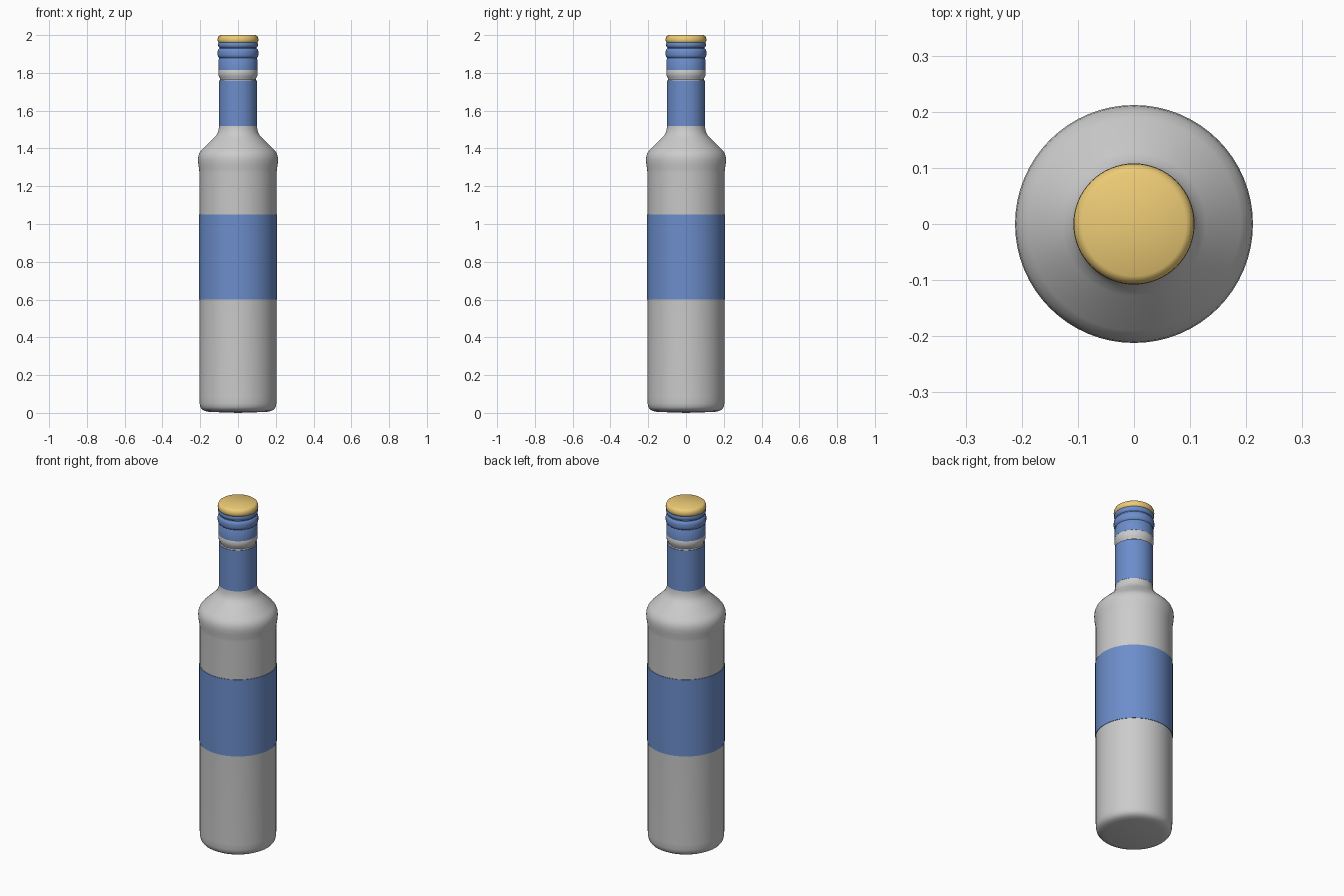
import bpy, bmesh, math

if "Cube" in bpy.data.objects:
    bpy.data.objects.remove(bpy.data.objects["Cube"])

SEGMENTS = 64


def material(name, color):
    mat = bpy.data.materials.new(name)
    mat.diffuse_color = color
    return mat


def lathe(name, profile, mat=None, angle=35):
    """Revolve (radius, height) points around the z axis."""
    bm = bmesh.new()
    verts = [bm.verts.new((r, 0, z)) for r, z in profile]
    edges = [bm.edges.new(pair) for pair in zip(verts, verts[1:])]
    bmesh.ops.spin(bm, geom=verts + edges, cent=(0, 0, 0), axis=(0, 0, 1),
                   angle=math.tau, steps=SEGMENTS)
    bmesh.ops.remove_doubles(bm, verts=bm.verts, dist=1e-5)
    bmesh.ops.recalc_face_normals(bm, faces=bm.faces)
    mesh = bpy.data.meshes.new(name)
    bm.to_mesh(mesh)
    bm.free()
    obj = bpy.data.objects.new(name, mesh)
    bpy.context.collection.objects.link(obj)
    if mat:
        mesh.materials.append(mat)
    bpy.ops.object.select_all(action='DESELECT')
    obj.select_set(True)
    bpy.context.view_layer.objects.active = obj
    bpy.ops.object.shade_smooth_by_angle(angle=math.radians(angle))
    return obj


def sleeve(name, inner, outer, bottom, top, mat):
    """Thin wrapped band with closed rims."""
    return lathe(name, [(inner, bottom), (outer, bottom), (outer, top),
                        (inner, top), (inner, bottom)], mat)


blue = material("blue", (0.025, 0.065, 0.30, 1))
blue.diffuse_color = (0.15, 0.27, 0.60, 1)
gold = material("gold", (0.85, 0.60, 0.18, 1))

# Glass body: rounded base, straight side, swollen shoulder, neck, lip ring
lathe("bottle", [
    (0, 0.0), (0.15, 0.005), (0.175, 0.010), (0.190, 0.018), (0.199, 0.030),
    (0.203, 0.048), (0.204, 0.08), (0.204, 1.27), (0.206, 1.29),
    (0.210, 1.315), (0.212, 1.34), (0.210, 1.36), (0.203, 1.378),
    (0.190, 1.395), (0.128, 1.455), (0.115, 1.470), (0.106, 1.487),
    (0.101, 1.51), (0.099, 1.54), (0.099, 1.755), (0.094, 1.765),
    (0.097, 1.775), (0.103, 1.785), (0.104, 1.80), (0.102, 1.82),
    (0.095, 1.83), (0, 1.83)])

# Paper labels
sleeve("body_label", 0.203, 0.2065, 0.60, 1.05, blue)
sleeve("neck_label", 0.098, 0.1015, 1.52, 1.76, blue)

# Screw cap skirt with two grooves
lathe("cap_skirt", [
    (0.098, 1.815), (0.103, 1.815), (0.103, 1.870), (0.100, 1.876),
    (0.100, 1.880), (0.106, 1.886), (0.108, 1.895), (0.108, 1.912),
    (0.106, 1.922), (0.098, 1.930), (0.098, 1.934), (0.104, 1.940),
    (0.106, 1.950), (0.103, 1.960), (0, 1.960)], blue)

# Rounded gold lid
lathe("cap_top", [
    (0, 1.958), (0.100, 1.958), (0.106, 1.964), (0.108, 1.973),
    (0.107, 1.984), (0.102, 1.994), (0.093, 2.0), (0, 2.0)], gold, 40)

for m in bpy.data.materials:
    if m.users and not m.is_grease_pencil:
        m.use_nodes = True
        m.node_tree.nodes["Principled BSDF"].inputs["Base Color"].default_value = m.diffuse_color
